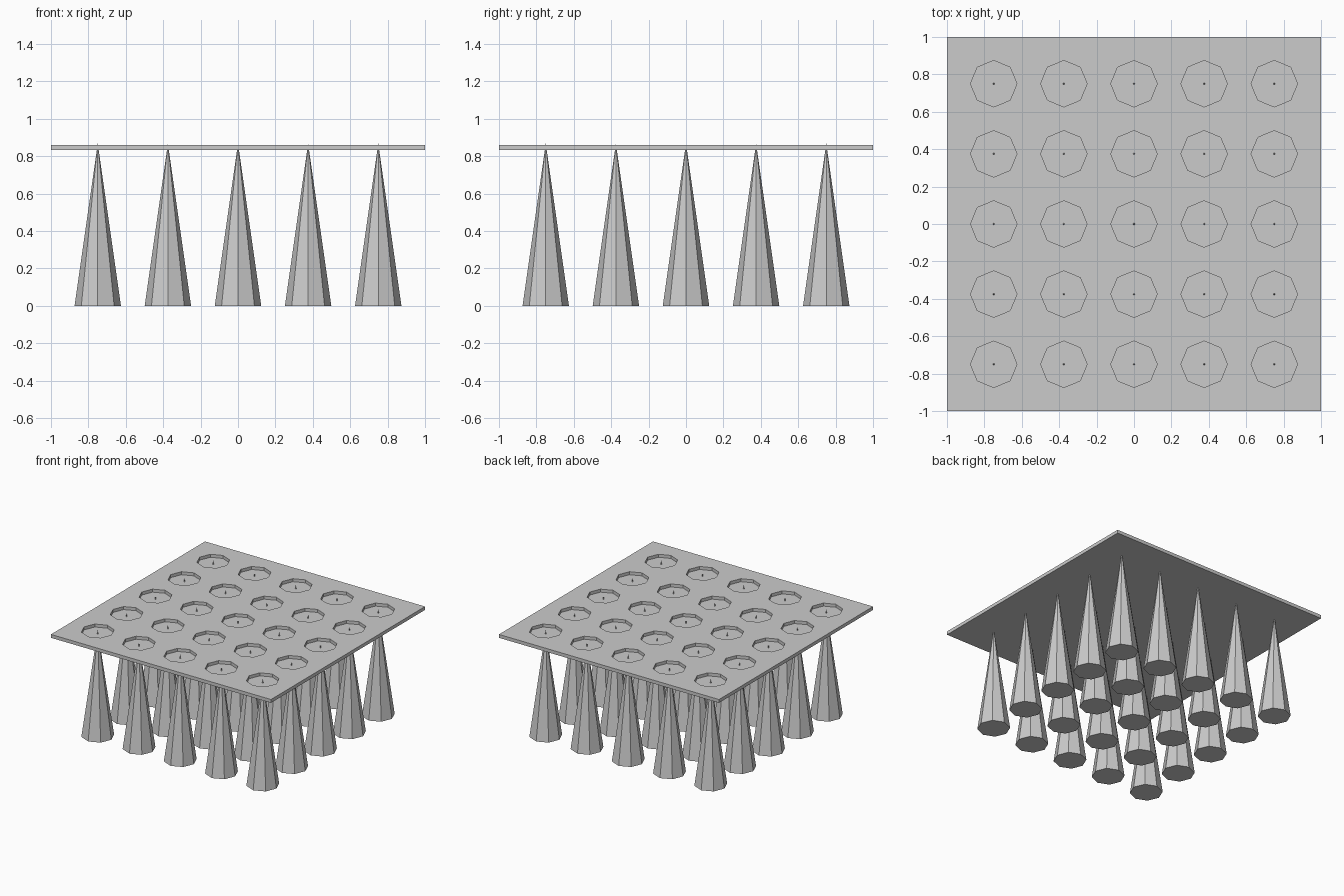
import bpy, bmesh, math
from mathutils import Matrix

if "Cube" in bpy.data.objects:
    bpy.data.objects.remove(bpy.data.objects["Cube"])

PITCH = 0.375
BASE_R = 0.124
TOP_Z, BOTTOM_Z = 0.861, 0.833
POCKET_Z = 0.836
TIP_Z = 0.868

grey = bpy.data.materials.new("plain grey")
grey.diffuse_color = (0.6, 0.6, 0.6, 1)
grey.use_nodes = True
grey.node_tree.nodes["Principled BSDF"].inputs["Base Color"].default_value = grey.diffuse_color


def make_object(name, bm):
    mesh = bpy.data.meshes.new(name)
    bm.to_mesh(mesh)
    bm.free()
    mesh.materials.append(grey)
    obj = bpy.data.objects.new(name, mesh)
    bpy.context.collection.objects.link(obj)
    return obj


def add_octagon(bm, x, y, z0, z1, r0, r1):
    # eight-sided cone or prism with corners on the axes
    bmesh.ops.create_cone(bm, cap_ends=True, segments=8, radius1=r0, radius2=r1,
                          depth=z1 - z0,
                          matrix=Matrix.Translation((x, y, (z0 + z1) / 2)))


spots = [(i * PITCH, j * PITCH) for i in range(-2, 3) for j in range(-2, 3)]

# spikes standing on the ground, tips poking through the plate
for n, (x, y) in enumerate(spots):
    bm = bmesh.new()
    add_octagon(bm, x, y, 0, TIP_Z, BASE_R, 0)
    make_object(f"spike_{n + 1}", bm)

# thin square plate
bm = bmesh.new()
bmesh.ops.create_cube(bm, size=1, matrix=Matrix.Translation((0, 0, (TOP_Z + BOTTOM_Z) / 2))
                      @ Matrix.Diagonal((2, 2, TOP_Z - BOTTOM_Z, 1)))
plate = make_object("plate", bm)

# octagonal pockets sunk into the plate around each tip
bm = bmesh.new()
for x, y in spots:
    add_octagon(bm, x, y, POCKET_Z, TOP_Z + 0.05, BASE_R, BASE_R)
cutter = make_object("pocket_cutter", bm)
cutter.hide_render = True
cutter.hide_set(True)
cut = plate.modifiers.new("pockets", "BOOLEAN")
cut.operation = 'DIFFERENCE'
cut.solver = 'EXACT'
cut.object = cutter
